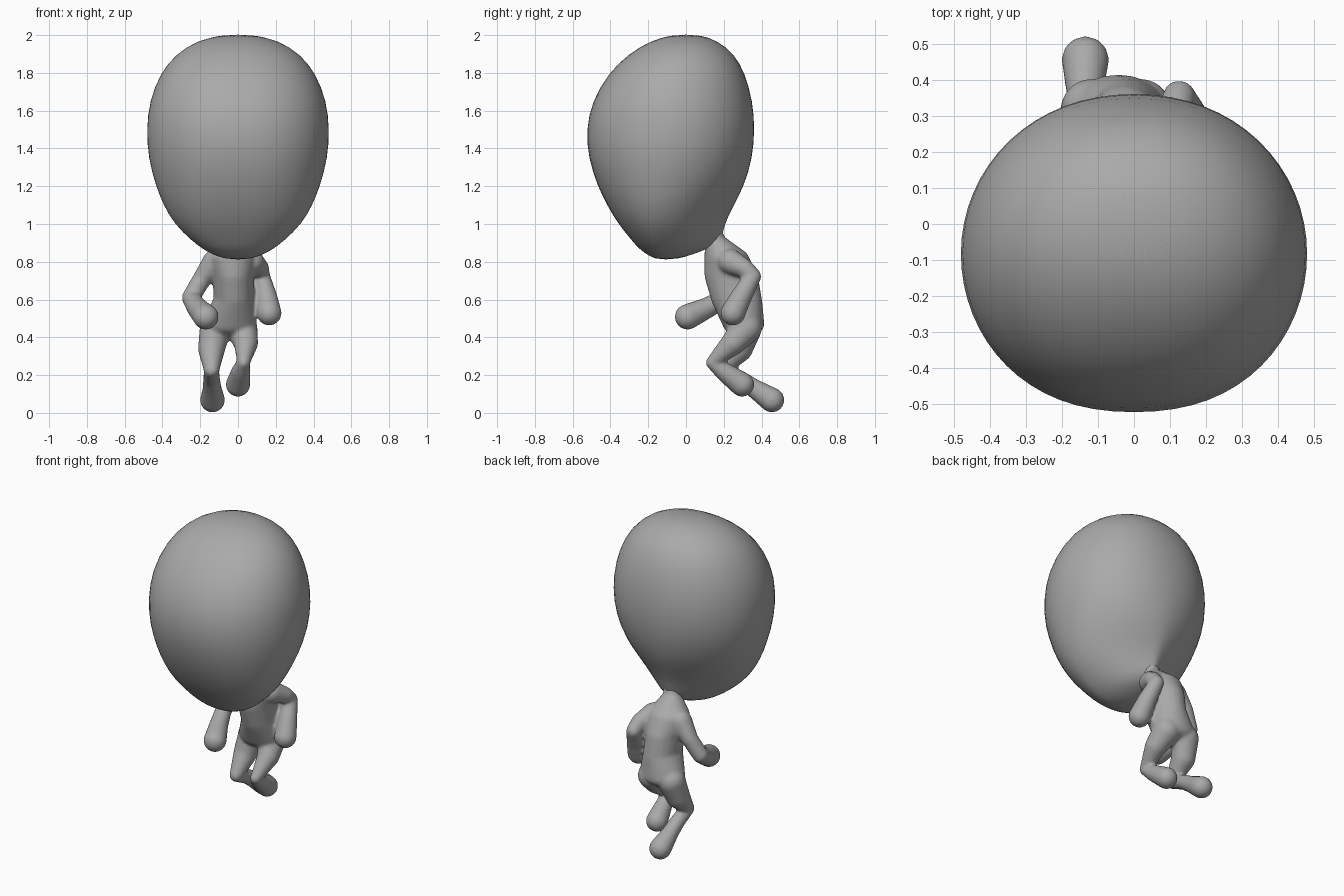
import bpy, bmesh
from math import sin, cos, pi
from mathutils import Matrix, Vector

cube = bpy.data.objects.get("Cube")
if cube:
    bpy.data.objects.remove(cube)

clay = bpy.data.materials.new("grey_clay")
clay.use_nodes = True
GREY = (0.4, 0.4, 0.4, 1)
clay.diffuse_color = GREY
clay.node_tree.nodes["Principled BSDF"].inputs["Base Color"].default_value = GREY


def finish(name, bm):
    bmesh.ops.recalc_face_normals(bm, faces=bm.faces[:])
    for f in bm.faces:
        f.smooth = True
    mesh = bpy.data.meshes.new(name)
    bm.to_mesh(mesh)
    bm.free()
    mesh.materials.append(clay)
    obj = bpy.data.objects.new(name, mesh)
    bpy.context.collection.objects.link(obj)
    return obj


def chain(bm, knots):
    """Hull each neighbouring pair of ellipsoids (x, y, z, rx, ry, rz)."""
    for pair in zip(knots, knots[1:]):
        part = bmesh.new()
        for k in pair:
            size = k[3:] if len(k) == 6 else (k[3],) * 3
            place = Matrix.Translation(Vector(k[:3])) @ Matrix.Diagonal((*size, 1))
            bmesh.ops.create_icosphere(part, subdivisions=3, radius=1, matrix=place)
        hull = bmesh.ops.convex_hull(part, input=part.verts[:])
        junk = {g for g in hull["geom_interior"] + hull["geom_unused"]
                if isinstance(g, bmesh.types.BMVert)}
        bmesh.ops.delete(part, geom=list(junk), context="VERTS")
        temp = bpy.data.meshes.new("temp")
        part.to_mesh(temp)
        part.free()
        bm.from_mesh(temp)
        bpy.data.meshes.remove(temp)


# Head: stacked rings (height, half width, front y, widest y, back y, back taper)
HEAD = [
    (0.812, 0.06, -0.16, -0.11, -0.05, 1), (0.84, 0.14, -0.21, -0.12, 0.04, 1),
    (0.87, 0.19, -0.25, -0.13, 0.12, 1.3), (0.91, 0.245, -0.285, -0.14, 0.19, 1.8),
    (1.0, 0.34, -0.36, -0.14, 0.205, 1.6), (1.1, 0.397, -0.42, -0.13, 0.255, 1.35),
    (1.2, 0.437, -0.47, -0.11, 0.31, 1.15), (1.35, 0.478, -0.52, -0.09, 0.355, 1),
    (1.5, 0.487, -0.532, -0.08, 0.367, 0.94), (1.65, 0.472, -0.5, -0.08, 0.356, 0.92),
    (1.8, 0.413, -0.412, -0.06, 0.314, 0.92), (1.9, 0.33, -0.305, -0.04, 0.257, 0.92),
    (1.97, 0.22, -0.19, -0.02, 0.17, 0.95), (2.003, 0.08, -0.07, 0.0, 0.07, 1),
]
SIDES = 32
bm = bmesh.new()
rings = []
for z, w, front, mid, back, taper in HEAD:
    ring = []
    for i in range(SIDES):
        a = 2 * pi * i / SIDES
        c, s = cos(a), sin(a)
        p = taper if s > 0 else 0.88
        x = w * abs(c) ** p * (1 if c > 0 else -1)
        y = mid + s * (back - mid if s > 0 else mid - front)
        ring.append(bm.verts.new((x, y, z)))
    rings.append(ring)
for low, high in zip(rings, rings[1:]):
    for i in range(SIDES):
        j = (i + 1) % SIDES
        bm.faces.new((low[i], low[j], high[j], high[i]))
bm.faces.new(rings[0])
bm.faces.new(rings[-1])
head = finish("head", bm)
soften = head.modifiers.new("soften", "SUBSURF")
soften.levels = soften.render_levels = 1

# Body: neck, torso and limbs blended into one skin
bm = bmesh.new()
chain(bm, [  # neck and torso
    (0, 0.14, 0.97, 0.05), (-0.01, 0.155, 0.9, 0.055),
    (-0.03, 0.215, 0.82, 0.125, 0.118, 0.06), (-0.025, 0.24, 0.72, 0.11, 0.142, 0.07),
    (-0.022, 0.268, 0.60, 0.107, 0.135, 0.07), (-0.045, 0.305, 0.47, 0.145, 0.11, 0.07),
])
chain(bm, [  # left arm, swung back
    (0.07, 0.235, 0.8, 0.068), (0.115, 0.31, 0.765, 0.05), (0.125, 0.354, 0.722, 0.045),
    (0.15, 0.295, 0.62, 0.056), (0.165, 0.248, 0.528, 0.066),
])
chain(bm, [  # right arm, swung forward
    (-0.12, 0.225, 0.8, 0.068), (-0.19, 0.235, 0.71, 0.05), (-0.25, 0.21, 0.61, 0.048),
    (-0.215, 0.11, 0.555, 0.056), (-0.17, 0.008, 0.508, 0.068),
])
chain(bm, [  # left leg, lifted
    (0.02, 0.32, 0.45, 0.083), (0.042, 0.25, 0.37, 0.065), (0.03, 0.137, 0.266, 0.033),
    (0.015, 0.2, 0.22, 0.05), (0, 0.297, 0.15, 0.065),
])
chain(bm, [  # right leg, trailing
    (-0.12, 0.32, 0.45, 0.083), (-0.14, 0.282, 0.34, 0.072), (-0.14, 0.182, 0.225, 0.04),
    (-0.14, 0.29, 0.178, 0.045), (-0.137, 0.36, 0.13, 0.05), (-0.135, 0.455, 0.068, 0.066),
])
body = finish("body", bm)
skin = body.modifiers.new("blend", "REMESH")
skin.mode = "VOXEL"
skin.voxel_size = 0.01
skin.use_smooth_shade = True
smooth = body.modifiers.new("relax", "SMOOTH")
smooth.factor = 0.5
smooth.iterations = 6
